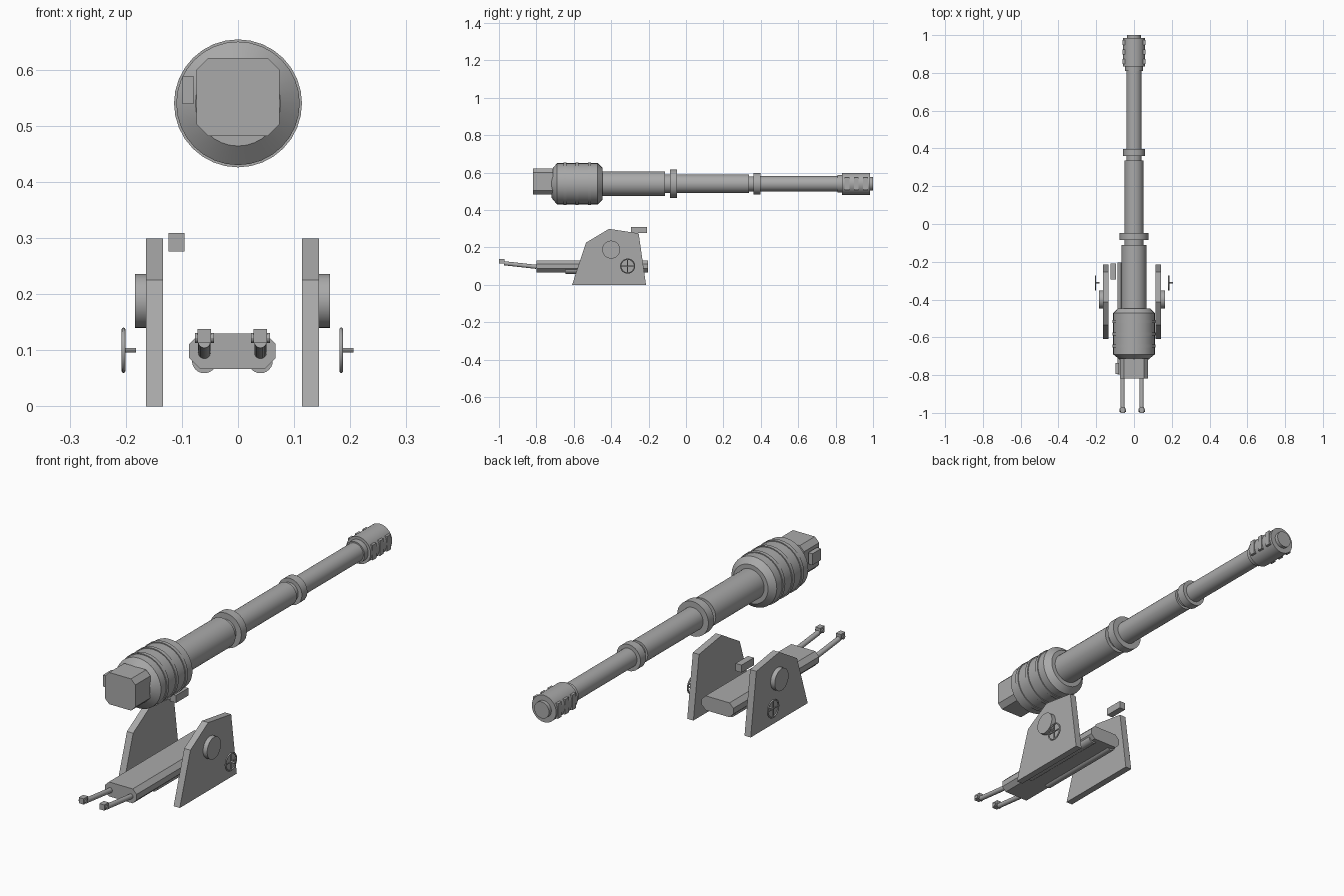
import bpy, bmesh, math
from mathutils import Vector, Matrix

if "Cube" in bpy.data.objects:
    bpy.data.objects.remove(bpy.data.objects["Cube"], do_unlink=True)

STEEL = bpy.data.materials.new("steel_grey")
STEEL.use_nodes = True
COLOUR = (0.4, 0.4, 0.4, 1)
STEEL.diffuse_color = COLOUR
STEEL.node_tree.nodes["Principled BSDF"].inputs["Base Color"].default_value = COLOUR


def finish(bm, name, smooth=False):
    bmesh.ops.recalc_face_normals(bm, faces=bm.faces)
    mesh = bpy.data.meshes.new(name)
    bm.to_mesh(mesh)
    bm.free()
    obj = bpy.data.objects.new(name, mesh)
    bpy.context.collection.objects.link(obj)
    mesh.materials.append(STEEL)
    if smooth:
        bpy.ops.object.select_all(action="DESELECT")
        obj.select_set(True)
        bpy.context.view_layer.objects.active = obj
        bpy.ops.object.shade_smooth_by_angle(angle=math.radians(30))
    return obj


def add_box(bm, low, high):
    low, high = Vector(low), Vector(high)
    matrix = Matrix.Translation((low + high) / 2) @ Matrix.Diagonal((high - low).to_4d())
    bmesh.ops.create_cube(bm, size=1, matrix=matrix)


def box(name, low, high):
    bm = bmesh.new()
    add_box(bm, low, high)
    return finish(bm, name)


def add_rod(bm, start, end, radius, sides):
    start, end = Vector(start), Vector(end)
    axis = end - start
    turn = axis.to_track_quat("Z", "Y").to_matrix().to_4x4()
    bmesh.ops.create_cone(bm, cap_ends=True, segments=sides, radius1=radius, radius2=radius,
                          depth=axis.length, matrix=Matrix.Translation((start + end) / 2) @ turn)


def rod(name, start, end, radius, sides=24):
    bm = bmesh.new()
    add_rod(bm, start, end, radius, sides)
    return finish(bm, name, True)


def prism(name, points, offset):
    bm = bmesh.new()
    face = bm.faces.new([bm.verts.new(p) for p in points])
    moved = bmesh.ops.extrude_face_region(bm, geom=[face])["geom"]
    bmesh.ops.translate(bm, vec=offset, verts=[v for v in moved if isinstance(v, bmesh.types.BMVert)])
    return finish(bm, name)


def octagon(x0, x1, z0, z1, cut, y):
    return [(x0 + cut, y, z0), (x1 - cut, y, z0), (x1, y, z0 + cut), (x1, y, z1 - cut),
            (x1 - cut, y, z1), (x0 + cut, y, z1), (x0, y, z1 - cut), (x0, y, z0 + cut)]


def lathe(name, profile, height, sides=32):
    # profile of (y, radius) pairs turned about the bore axis
    bm = bmesh.new()
    verts = [bm.verts.new((0, y, height + r)) for y, r in profile]
    edges = [bm.edges.new(pair) for pair in zip(verts, verts[1:])]
    bmesh.ops.spin(bm, geom=verts + edges, cent=(0, 0, height), axis=(0, 1, 0),
                   angle=math.tau, steps=sides, use_duplicate=False)
    bmesh.ops.remove_doubles(bm, verts=bm.verts, dist=0.0002)
    return finish(bm, name, True)


BORE = 0.54    # height of the barrel axis
MID = -0.01    # centre of the carriage

# Breech housing with three raised bands
housing = [(-0.718, 0), (-0.718, 0.076), (-0.69, 0.11)]
for y in (-0.647, -0.582, -0.517):
    housing += [(y - 0.008, 0.11), (y - 0.008, 0.114), (y + 0.008, 0.114), (y + 0.008, 0.11)]
housing += [(-0.472, 0.11), (-0.447, 0.085), (-0.447, 0)]
lathe("breech_housing", housing, BORE)

# Stepped barrel with collars
lathe("barrel", [(-0.45, 0), (-0.45, 0.066), (-0.112, 0.066), (-0.112, 0.05), (-0.085, 0.05),
                 (-0.085, 0.076), (-0.047, 0.076), (-0.047, 0.05), (0.336, 0.05), (0.336, 0.04),
                 (0.36, 0.04), (0.36, 0.058), (0.398, 0.058), (0.398, 0.041), (0.81, 0.041),
                 (0.81, 0.047), (0.835, 0.047), (0.835, 0.059), (0.984, 0.059), (0.984, 0.036),
                 (1.0, 0.036), (1.0, 0)], BORE)

# Muzzle brake vents
bm = bmesh.new()
for side in (-1, 1):
    for y in (0.86, 0.91, 0.96):
        add_box(bm, (side * 0.05 - 0.01, y - 0.013, BORE - 0.033),
                (side * 0.05 + 0.01, y + 0.013, BORE + 0.033))
finish(bm, "muzzle_vents")

# Breech block and its side box
prism("breech_block", octagon(-0.074, 0.074, 0.482, 0.621, 0.021, -0.817), (0, 0.105, 0))
box("breech_side_box", (-0.099, -0.795, 0.539), (-0.079, -0.735, 0.589))

# Side plates with trunnion discs and handwheels
outline = [(-0.609, 0), (-0.535, 0.225), (-0.412, 0.299), (-0.253, 0.275), (-0.214, 0)]
for label, side in (("right", -1), ("left", 1)):
    inner = MID + side * 0.124
    outer = MID + side * 0.154
    prism(label + "_side_plate", [(inner, y, z) for y, z in outline], (outer - inner, 0, 0))
    rod(label + "_trunnion_disc", (outer, -0.4, 0.188), (outer + side * 0.02, -0.4, 0.188), 0.048, 32)

    wheel_x = MID + side * 0.194
    hub = Vector((wheel_x, -0.312, 0.1))
    bpy.ops.mesh.primitive_torus_add(major_radius=0.037, minor_radius=0.0035, major_segments=32,
                                     minor_segments=8, location=hub, rotation=(0, math.pi / 2, 0))
    rim = bpy.context.object
    rim.name = label + "_handwheel_rim"
    rim.data.materials.append(STEEL)
    bpy.ops.object.shade_smooth_by_angle(angle=math.radians(60))
    bm = bmesh.new()
    for spoke in (Vector((0, 0.037, 0)), Vector((0, 0, 0.037))):
        add_rod(bm, hub - spoke, hub + spoke, 0.003, 8)
    add_rod(bm, hub, hub + Vector((0.022, 0, 0)), 0.004, 12)
    finish(bm, label + "_handwheel_spokes", True)

# Sight box
box("sight_box", (-0.124, -0.293, 0.276), (-0.095, -0.208, 0.309))

# Carriage bed with the trail arms
prism("carriage_bed", octagon(MID - 0.077, MID + 0.077, 0.067, 0.13, 0.019, -0.798), (0, 0.594, 0))
for label, side in (("right", -1), ("left", 1)):
    x = MID + side * 0.05
    rod(label + "_under_rail", (x, -0.645, 0.081), (x, -0.225, 0.081), 0.022)
    rod(label + "_trail_arm", (x, -0.8, 0.096), (x, -0.972, 0.115), 0.011, 16)
    box(label + "_trail_end", (x - 0.012, -1.0, 0.113), (x + 0.012, -0.97, 0.138))
    rod(label + "_trail_pin", (x - 0.017, -0.985, 0.122), (x + 0.017, -0.985, 0.122), 0.009, 12)
